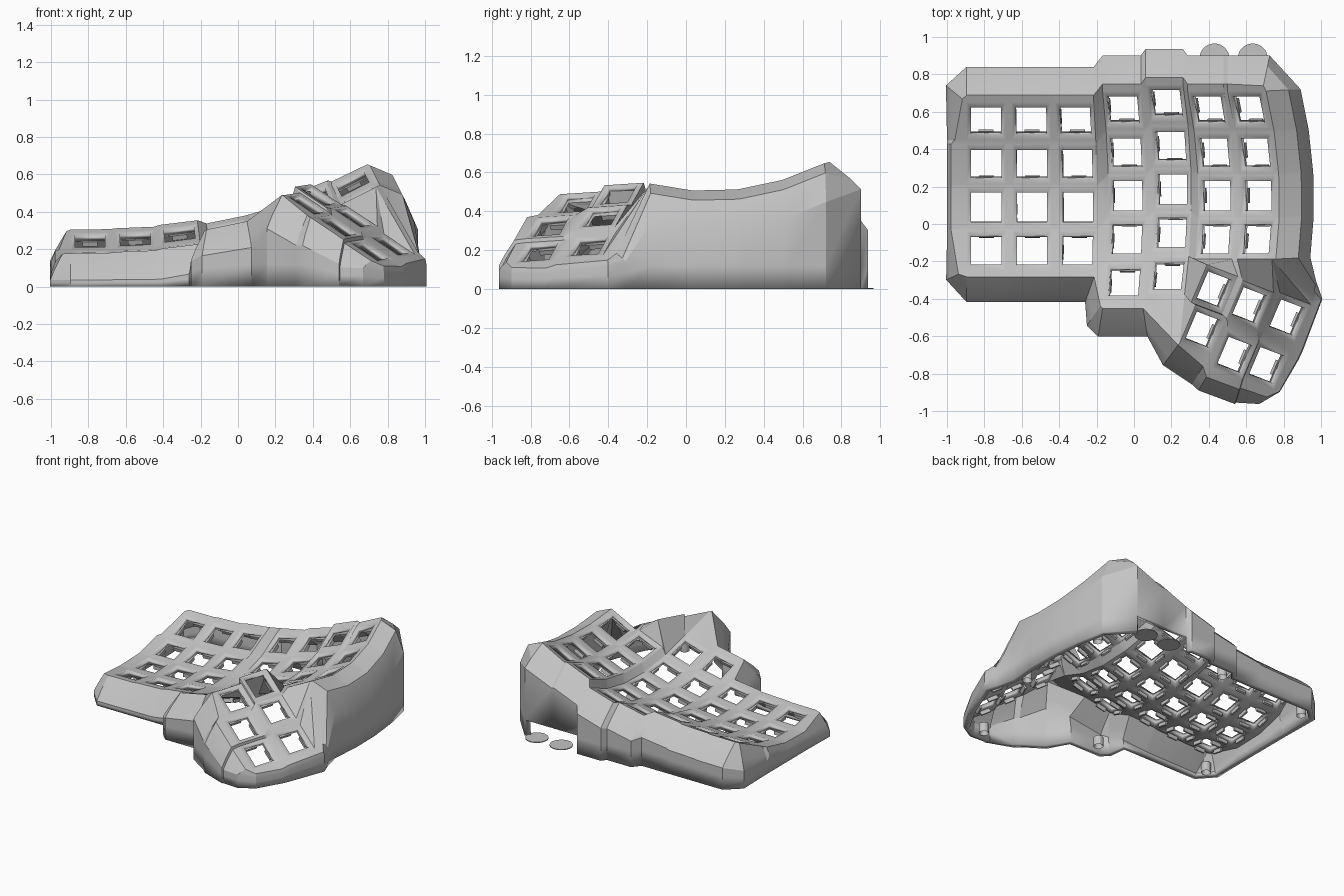
import bpy, bmesh, math
from mathutils import Vector, Matrix

cube = bpy.data.objects.get("Cube")
if cube:
    bpy.data.objects.remove(cube)

mat = bpy.data.materials.new("plain grey")
mat.use_nodes = True
grey = (0.55, 0.55, 0.55, 1)
mat.diffuse_color = grey
mat.node_tree.nodes["Principled BSDF"].inputs["Base Color"].default_value = grey


def finish(bm, name):
    mesh = bpy.data.meshes.new(name)
    bm.to_mesh(mesh)
    bm.free()
    mesh.materials.append(mat)
    obj = bpy.data.objects.new(name, mesh)
    bpy.context.collection.objects.link(obj)
    return obj


# Key positions: name -> (centre, x axis, y axis)
keys = {}
columns = {  # x, y, z of the lowest point, sine of the sideways tilt, keys
    "A": (-.79, .06, .135, .01, 4), "B": (-.545, .06, .145, .04, 4),
    "C": (-.30, .06, .172, .12, 4), "D": (-.035, .12, .19, .20, 5),
    "E": (.205, .155, .25, .28, 5), "F": (.44, .12, .368, .37, 4),
    "G": (.662, .12, .452, .45, 4)}
for col, (x, y, z, s, count) in columns.items():
    across = Vector((math.sqrt(1 - s * s), 0, s))
    up = Vector((-s, 0, across.x))
    for row in range(count):
        t = .49 - .23 * row
        centre = Vector((x, y + t, z)) + up * (t * t / 2.2)
        along = (Vector((0, 1, 0)) + up * (t / 1.1)).normalized()
        keys[col + str(row)] = (centre, across, along)

thumb = {"T0": (.43, -.35, .485), "U0": (.62, -.435, .37), "V0": (.82, -.50, .22),
         "T1": (.37, -.565, .44), "U1": (.54, -.70, .32), "V1": (.71, -.755, .19)}
across = Vector((.79, -.30, -.53)).normalized()
along = Vector((.28, .95, .13))
along = (along - across * along.dot(across)).normalized()
for name, pos in thumb.items():
    keys[name] = (Vector(pos), across, along)

# Plates with square holes
bm = bmesh.new()
V = {}
SIGNS = {"tl": (-1, 1), "tr": (1, 1), "br": (1, -1), "bl": (-1, -1)}


def face(verts):
    unique = list(dict.fromkeys(verts))
    if len(unique) > 2:
        bm.faces.new(unique)


def web(text):
    face([V[n] for n in text.split()])


for name, (c, ax, ay) in keys.items():
    outer, inner = [], []
    for tag, (sx, sy) in SIGNS.items():
        V[name + tag] = bm.verts.new(c + ax * sx * .104 + ay * sy * .110)
        outer.append(V[name + tag])
        inner.append(bm.verts.new(c + ax * sx * .081 + ay * sy * .079))
    for i in range(4):
        j = (i + 1) % 4
        face([outer[i], outer[j], inner[j], inner[i]])

# Webs between neighbouring plates
for cols in ("ABCDEFG", "TUV"):
    for i, c in enumerate(cols):
        right = cols[i + 1] if i + 1 < len(cols) else "-"
        for r in range(5):
            k, below, side, diag = f"{c}{r}", f"{c}{r+1}", f"{right}{r}", f"{right}{r+1}"
            if k in keys and below in keys:
                web(f"{k}bl {k}br {below}tr {below}tl")
            if k in keys and side in keys:
                web(f"{k}tr {side}tl {side}bl {k}br")
            if all(n in keys for n in (k, below, side, diag)):
                web(f"{k}br {side}bl {diag}tl {below}tr")

# Bridges between the main well and the thumb cluster
for text in ("C3br D3bl D4tl", "C3br D4tl D4bl", "E3br F3bl E4tr", "E4tr F3bl T0tl",
             "F3bl F3br T0tr T0tl", "F3br G3bl U0tl T0tr", "G3bl G3br U0tr U0tl",
             "G3br V0tl U0tr", "G3br V0tr V0tl", "E4tr T0tl T0bl E4br",
             "E4br T0bl T1tl", "E4br T1tl T1bl", "E4bl E4br T1bl", "D4br E4bl T1bl"):
    web(text)

# Rim path: corner, outward offset, shoulder drop, lip width, shoulder sag
rim = []


def edge(names, ox, oy, drop, lip=.2, sag=.6):
    for n in names.split():
        rim.append((n, ox, oy, drop, lip, sag))


edge("A0tl", -.11, .09, .16)
edge("A0tl A0tr B0tl B0tr C0tl C0tr D0tl D0tr E0tl E0tr F0tl F0tr G0tl", 0, .19, .14)
edge("G0tr", .04, .19, .14, .15)
edge("G0tr G0br G1tr G1br G2tr G2br G3tr G3br", .205, .01, .2, .1, .25)
edge("V0tr", .03, .12, .04, .6)
edge("V0tr", .062, .03, .03, .9)
edge("V0br V1tr", .045, -.04, .03, .9)
edge("V1br", .03, -.01, .03, .9)
edge("V1br", -.08, -.075, .04, .5)
edge("V1bl U1br", -.04, -.13, .13, .4)
edge("U1bl", -.07, -.12, .15, .4)
edge("T1br", -.10, -.16, .16, .4)
edge("T1bl", -.09, -.12, .18, .1)
edge("D4br", .03, -.19, .14)
edge("D4bl", -.03, -.19, .14)
edge("D4bl", -.09, -.13, .16)
edge("C3br", -.06, -.17, .16)
edge("C3bl B3br B3bl A3br A3bl", 0, -.17, .17)
edge("A3bl", -.11, -.05, .15, .4)
edge("A3tl A2bl A2tl A1bl A1tl", -.105, 0, .06, .8)
edge("A0bl", -.105, 0, .1, .6)

# Outer walls, lofted from the rim to the ground; the lip continues the key plane
sections = []
for name, ox, oy, drop, lip, sag in rim:
    p = V[name].co
    ax, ay = keys[name[:2]][1:]
    n = ax.cross(ay)
    lip_z = p.z - lip * (n.x * ox + n.y * oy) / n.z
    drop = min(drop, lip_z * .8)
    low = lip_z - drop
    ring = [V[name]]
    for f, z in ((lip, lip_z), (lip + (1 - lip) * .65, lip_z - sag * drop), (1, low),
                 (1, min(.12, low * .6)), (1, 0)):
        ring.append(bm.verts.new((p.x + f * ox, p.y + f * oy, z)))
    sections.append(ring)
for i, ring in enumerate(sections):
    j = (i + 1) % len(sections)
    nxt = sections[j]
    # Port opening low in the back wall
    port = rim[i][0][:2] in ("F0", "G0") and rim[j][2] == .19
    for k in range(4 if port else 5):
        face([ring[k], nxt[k], nxt[k + 1], ring[k + 1]])

bmesh.ops.recalc_face_normals(bm, faces=bm.faces)
bm.normal_update()
if V["B2tl"].normal.z < 0:
    bmesh.ops.reverse_faces(bm, faces=bm.faces)
case = finish(bm, "case_shell")
bpy.context.view_layer.objects.active = case
case.select_set(True)
bpy.ops.object.shade_smooth_by_angle(angle=math.radians(25))
shell = case.modifiers.new("thickness", "SOLIDIFY")
shell.thickness = .042
shell.offset = -1

# Switch clips under every hole
bm = bmesh.new()
for c, ax, ay in keys.values():
    frame = Matrix((ax, ay, ax.cross(ay))).transposed().to_4x4()
    frame.translation = c
    for sx, sy, w, d in ((-1, 0, .014, .08), (1, 0, .014, .08), (0, 1, .08, .014), (0, -1, .08, .014)):
        place = Matrix.Translation((sx * .089, sy * .087, -.052))
        bmesh.ops.create_cube(bm, size=1, matrix=frame @ place @ Matrix.Diagonal((w, d, .034, 1)))
finish(bm, "switch_clips")

# Screw posts inside the wall
bm = bmesh.new()
for x, y in ((-.90, .72), (-.90, -.30), (-.14, .78), (-.10, -.50), (.83, .60), (.86, -.12), (.62, -.87)):
    bmesh.ops.create_cone(bm, cap_ends=True, segments=16, radius1=.034, radius2=.034, depth=.07,
                          matrix=Matrix.Translation((x, y, .036)))
    base = [f for f in bm.faces if f.normal.z < -.9 and len(f.verts) == 16
            and (f.calc_center_median().xy - Vector((x, y))).length < .01]
    bmesh.ops.inset_region(bm, faces=base, thickness=.016)
    bmesh.ops.translate(bm, verts=list({v for f in base for v in f.verts}), vec=(0, 0, .05))
finish(bm, "screw_posts")

# Flat discs on the ground by the port
bm = bmesh.new()
for x in (.43, .635):
    bmesh.ops.create_cone(bm, cap_ends=True, segments=32, radius1=.08, radius2=.08, depth=.006,
                          matrix=Matrix.Translation((x, .885, .003)))
finish(bm, "ground_discs")
